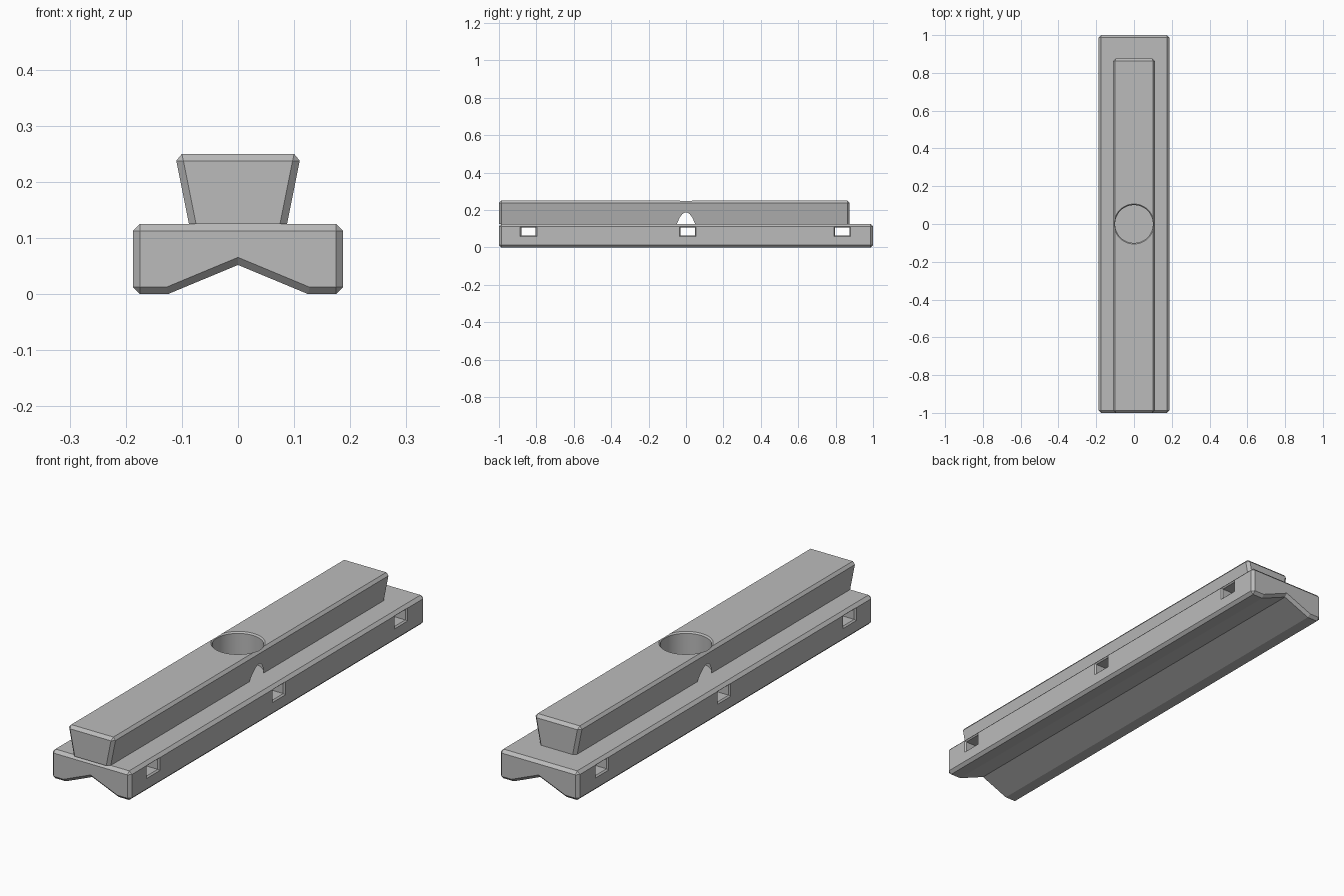
import bpy, bmesh, math
from mathutils import Vector

cube = bpy.data.objects.get("Cube")
if cube:
    bpy.data.objects.remove(cube, do_unlink=True)

CHAMFER = 0.0125
SIDE = 0.1875        # half width of the base
DECK = 0.125         # top of the base
TOP = 0.25           # top of the rail

grey = bpy.data.materials.new("plain grey")
grey.use_nodes = True
GREY = (0.5, 0.5, 0.5, 1)
grey.diffuse_color = GREY
grey.node_tree.nodes["Principled BSDF"].inputs["Base Color"].default_value = GREY


def finish(name, bm):
    bmesh.ops.recalc_face_normals(bm, faces=bm.faces)
    mesh = bpy.data.meshes.new(name)
    bm.to_mesh(mesh)
    bm.free()
    mesh.materials.append(grey)
    obj = bpy.data.objects.new(name, mesh)
    bpy.context.collection.objects.link(obj)
    return obj


def loft(rings):
    """Closed solid through a row of matching rings."""
    bm = bmesh.new()
    rows = [[bm.verts.new(p) for p in ring] for ring in rings]
    n = len(rows[0])
    for a, b in zip(rows, rows[1:]):
        for i in range(n):
            j = (i + 1) % n
            bm.faces.new((a[i], a[j], b[j], b[i]))
    bm.faces.new(rows[0])
    bm.faces.new(rows[-1])
    bmesh.ops.recalc_face_normals(bm, faces=bm.faces)
    return bm


def chamfered_bar(name, half_profile, y0, y1, keep_sharp):
    """Mirror a half profile in x, run it along y and chamfer its edges."""
    profile = half_profile + [(-x, z) for x, z in reversed(half_profile) if x > 0]
    bm = loft([[(x, y, z) for x, z in profile] for y in (y0, y1)])
    edges = [e for e in bm.edges if not keep_sharp(e)]
    bmesh.ops.bevel(bm, geom=edges, offset=CHAMFER, offset_type='OFFSET',
                    segments=1, affect='EDGES', clamp_overlap=True)
    return finish(name, bm)


def cut(obj, cutter):
    cutter.hide_render = True
    mod = obj.modifiers.new("cut", 'BOOLEAN')
    mod.operation = 'DIFFERENCE'
    mod.solver = 'EXACT'
    mod.object = cutter
    bpy.context.view_layer.objects.active = obj
    bpy.ops.object.modifier_apply(modifier=mod.name)
    bpy.data.objects.remove(cutter, do_unlink=True)


# Base with a V groove underneath; the groove's long edges stay sharp
def groove_edge(e):
    a, b = (v.co for v in e.verts)
    return abs(a.y - b.y) > 1 and abs(a.x) < SIDE - 0.01


base = chamfered_bar("base", [(0, 0.052), (0.125, 0), (SIDE, 0), (SIDE, DECK)],
                     -1, 1, groove_edge)


# Cross slots through the base, with chamfered mouths
def slot_ring(x, y, grow):
    hy, hz, z = 0.0385 + grow, 0.022 + grow, 0.085
    return [(x, y + sy * hy, z + sz * hz)
            for sy, sz in ((-1, -1), (1, -1), (1, 1), (-1, 1))]


for y in (-0.842, 0.009, 0.836):
    lip, over = 0.006, 0.01
    steps = [(-SIDE - over, lip + over), (-SIDE + lip, 0),
             (SIDE - lip, 0), (SIDE + over, lip + over)]
    cut(base, finish("slot_cutter", loft([slot_ring(x, y, g) for x, g in steps])))

# Dovetail rail; its foot sits on the base unchamfered
rail = chamfered_bar("dovetail_rail", [(0.0875, DECK), (0.1125, TOP)], -1, 0.875,
                     lambda e: all(v.co.z < DECK + 0.01 for v in e.verts))


# Round pocket with a small countersink, breaking out through the rail's sides
def circle(r, z, n=96):
    return [(r * math.cos(math.tau * i / n), r * math.sin(math.tau * i / n), z)
            for i in range(n)]


pocket = [(0.1, DECK - 0.02), (0.1, TOP - 0.006), (0.116, TOP + 0.01)]
cut(rail, finish("pocket_cutter", loft([circle(r, z) for r, z in pocket])))

# Smooth only the round wall
for obj in (base, rail):
    bpy.ops.object.select_all(action='DESELECT')
    obj.select_set(True)
    bpy.context.view_layer.objects.active = obj
    bpy.ops.object.shade_smooth_by_angle(angle=math.radians(15))
